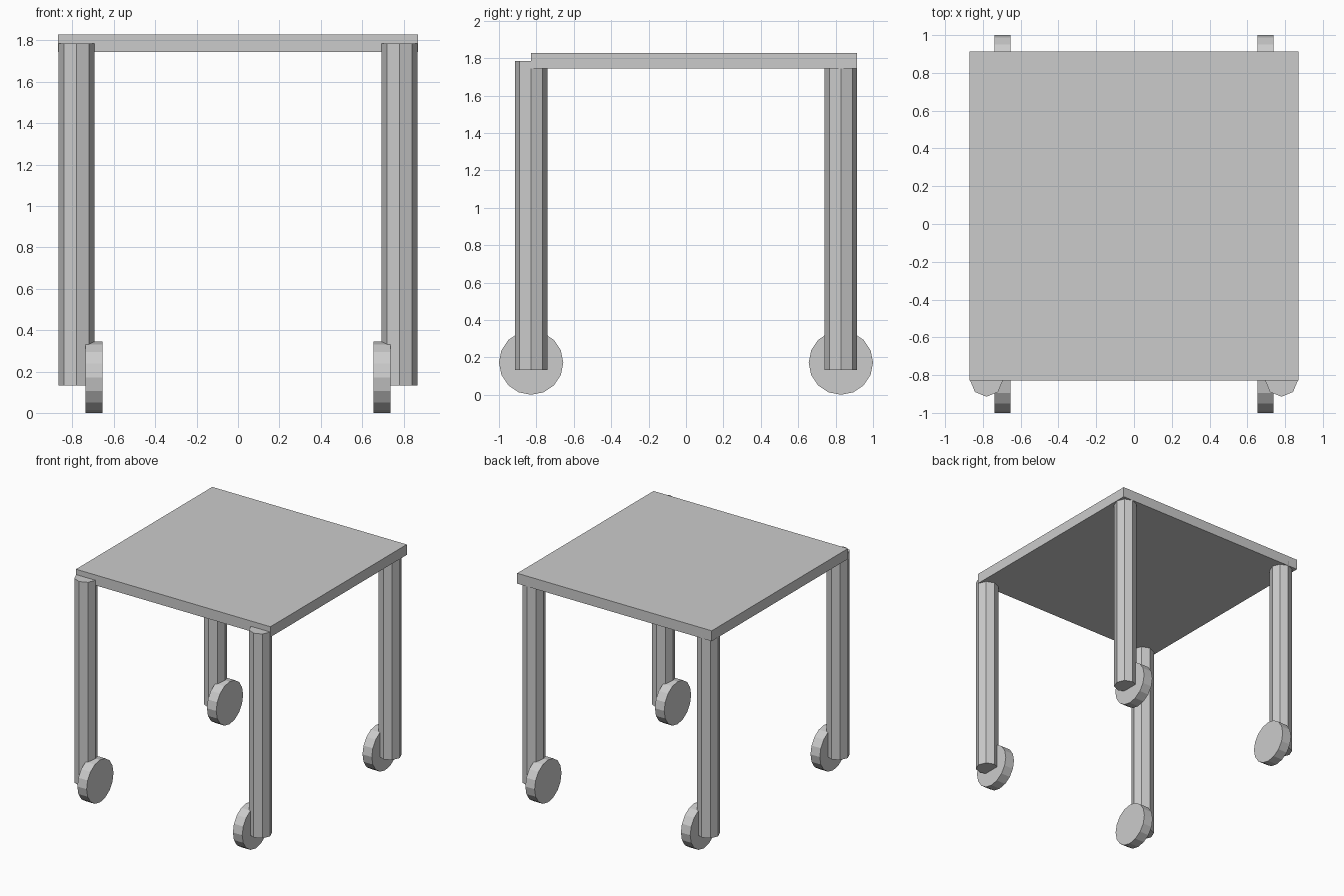
import bpy, math

if "Cube" in bpy.data.objects:
    bpy.data.objects.remove(bpy.data.objects["Cube"])

grey = bpy.data.materials.new("plain grey")
grey.diffuse_color = (0.6, 0.6, 0.6, 1)
grey.use_nodes = True
grey.node_tree.nodes["Principled BSDF"].inputs["Base Color"].default_value = grey.diffuse_color


def finish(name):
    ob = bpy.context.object
    ob.name = name
    ob.data.materials.append(grey)
    return ob


def box(name, lo, hi):
    bpy.ops.mesh.primitive_cube_add(size=1, location=[(a + b) / 2 for a, b in zip(lo, hi)])
    ob = finish(name)
    ob.scale = [b - a for a, b in zip(lo, hi)]
    bpy.ops.object.transform_apply(location=False, rotation=False, scale=True)


def cylinder(name, sides, radius, depth, loc, rot=(0, 0, 0)):
    bpy.ops.mesh.primitive_cylinder_add(vertices=sides, radius=radius, depth=depth,
                                        location=loc, rotation=rot)
    finish(name)


# Table top, set slightly back so the front legs stick out
box("table_top", (-0.87, -0.828, 1.744), (0.87, 0.914, 1.828))

# Octagonal legs, each with a wheel on its inner side
for x_name, sx in (("left", -1), ("right", 1)):
    for y_name, sy in (("front", -1), ("back", 1)):
        y = sy * 0.828
        cylinder(f"{y_name}_{x_name}_leg", 8, 0.0865, 1.652, (sx * 0.781, y, 0.959))
        cylinder(f"{y_name}_{x_name}_wheel", 16, 0.172, 0.083, (sx * 0.696, y, 0.172),
                 (0, math.pi / 2, 0))
